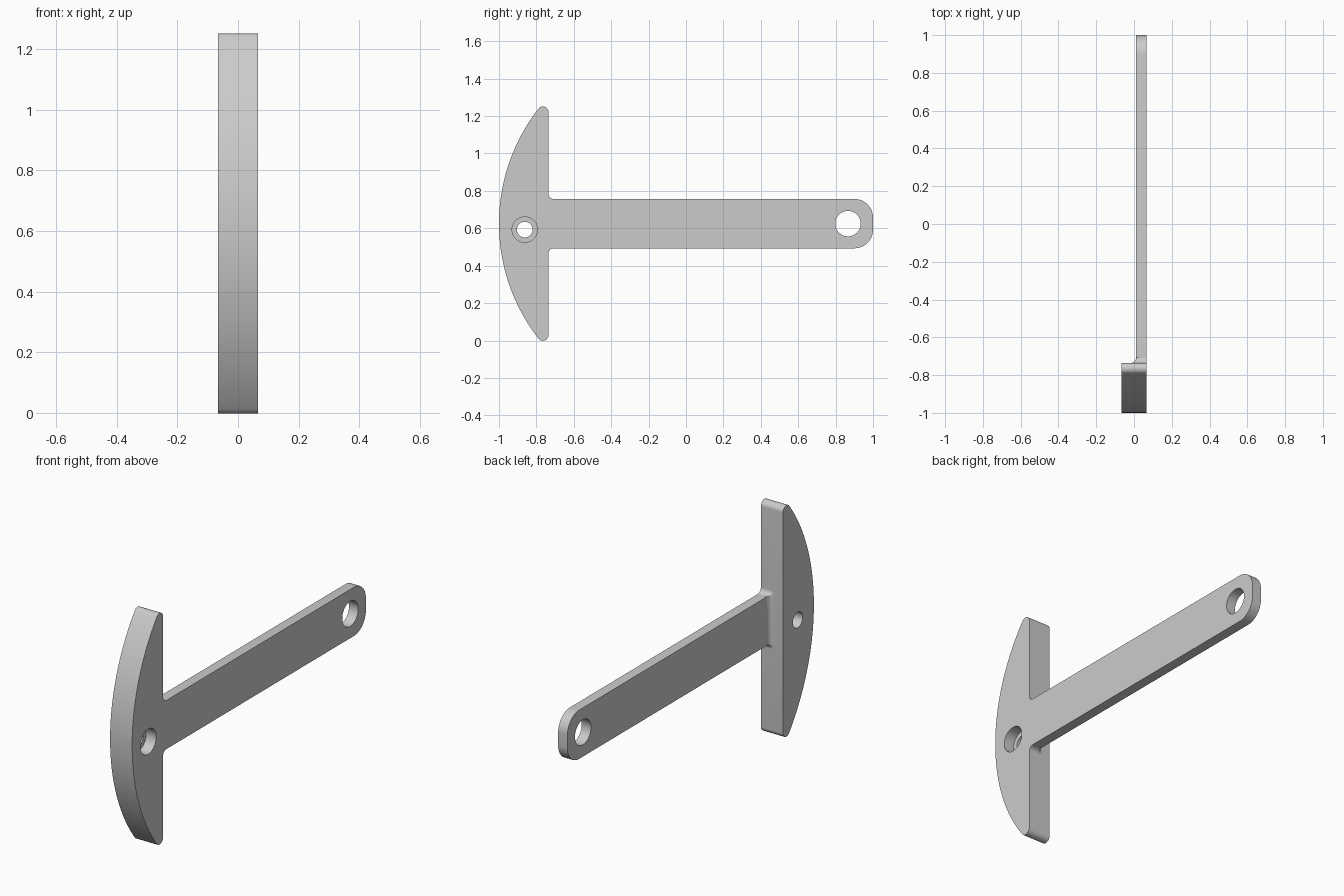
import bpy
import bmesh
from math import sin, cos, pi, sqrt, atan2, radians

cube = bpy.data.objects.get("Cube")
if cube:
    bpy.data.objects.remove(cube, do_unlink=True)

HALF = 0.066       # half thickness of the head
STEP = 0.011       # inner face of the handle
MID = 0.625        # height of the centre line
BACK = -0.735      # back face of the head
WIDE = 0.132       # half width of the handle
FILLET = 0.027

grey = bpy.data.materials.new("plain_grey")
grey.use_nodes = True
grey.diffuse_color = (0.6, 0.6, 0.6, 1)
grey.node_tree.nodes["Principled BSDF"].inputs["Base Color"].default_value = (0.6, 0.6, 0.6, 1)


def arc(y, z, r, start, end, steps):
    return [(y + r * cos(start + (end - start) * i / steps),
             z + r * sin(start + (end - start) * i / steps)) for i in range(steps + 1)]


def finish(name, bm):
    bmesh.ops.remove_doubles(bm, verts=bm.verts, dist=1e-5)
    bmesh.ops.recalc_face_normals(bm, faces=bm.faces)
    mesh = bpy.data.meshes.new(name)
    bm.to_mesh(mesh)
    bm.free()
    mesh.materials.append(grey)
    obj = bpy.data.objects.new(name, mesh)
    bpy.context.collection.objects.link(obj)
    return obj


def plate(name, outline, x0, x1):
    """Extrude a y-z outline along x."""
    bm = bmesh.new()
    face = bm.faces.new([bm.verts.new((x0, y, z)) for y, z in outline])
    grown = bmesh.ops.extrude_face_region(bm, geom=[face])["geom"]
    bmesh.ops.translate(bm, vec=(x1 - x0, 0, 0),
                        verts=[v for v in grown if isinstance(v, bmesh.types.BMVert)])
    return finish(name, bm)


def select(obj):
    bpy.ops.object.select_all(action="DESELECT")
    obj.select_set(True)
    bpy.context.view_layer.objects.active = obj


def drill(obj, y, z, r, x0, x1):
    cutter = plate("hole_cutter", arc(y, z, r, 0, 2 * pi, 48)[:-1], x0, x1)
    cutter.hide_render = True
    mod = obj.modifiers.new("hole", "BOOLEAN")
    mod.operation = "DIFFERENCE"
    mod.solver = "EXACT"
    mod.object = cutter
    select(obj)
    bpy.ops.object.modifier_apply(modifier=mod.name)
    bpy.data.objects.remove(cutter, do_unlink=True)


# Head: unit arc in front, straight back, rounded tips
tip = 0.03
tip_y = BACK - tip
tip_z = sqrt((1 - tip) ** 2 - tip_y ** 2)
angle = atan2(tip_z, tip_y)
outline = arc(0, MID, 1, angle, 2 * pi - angle, 64)
outline += arc(tip_y, MID - tip_z, tip, 2 * pi - angle, 2 * pi, 12)[1:]
outline += arc(tip_y, MID + tip_z, tip, 0, angle, 12)[:-1]
head = plate("head", outline, -HALF, HALF)
drill(head, -0.862, 0.593, 0.042, -0.2, 0.2)
drill(head, -0.862, 0.593, 0.068, 0.006, 0.2)

# Handle: flat bar with rounded end corners and a hanging hole
corner = 0.1
outline = [(BACK, MID + WIDE), (BACK, MID - WIDE)]
outline += arc(1 - corner, MID - WIDE + corner, corner, -pi / 2, 0, 12)
outline += arc(1 - corner, MID + WIDE - corner, corner, 0, pi / 2, 12)
handle = plate("handle", outline, STEP, HALF)
drill(handle, 0.866, MID, 0.068, -0.2, 0.2)

# Fillet: concave profile swept round the root of the handle
profile = [(0, BACK)] + [(FILLET * (1 - cos(a)), BACK + FILLET * (1 - sin(a)))
                         for a in (pi / 2 * i / 8 for i in range(9))]
low, high = MID - WIDE, MID + WIDE
path = [(HALF, low, 0)]
path += [(STEP, low, pi / 2 * i / 8) for i in range(9)]
path += [(STEP, high, pi / 2 + pi / 2 * i / 8) for i in range(9)]
path += [(HALF, high, pi)]
bm = bmesh.new()
rings = [[bm.verts.new((x - r * sin(t), y, z - r * cos(t))) for r, y in profile]
         for x, z, t in path]
n = len(profile)
for a, b in zip(rings, rings[1:]):
    for i in range(n):
        j = (i + 1) % n
        bm.faces.new((a[i], a[j], b[j], b[i]))
bm.faces.new(rings[0])
bm.faces.new(rings[-1])
fillet = finish("handle_root_fillet", bm)

# Smooth the curved faces, keep the corners sharp
for obj in (head, handle, fillet):
    select(obj)
    bpy.ops.object.shade_smooth_by_angle(angle=radians(30))
